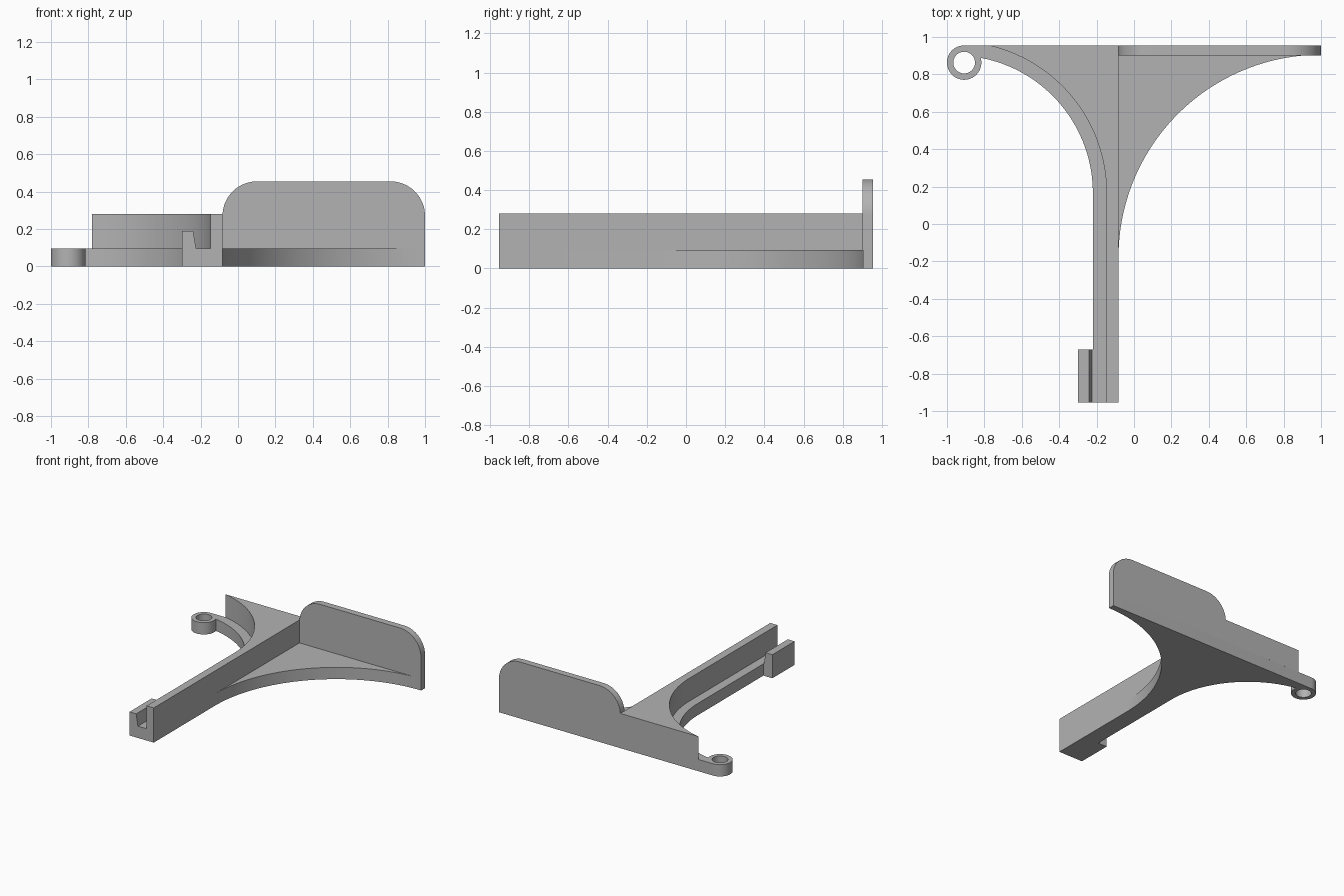
import bpy, bmesh
from math import cos, sin, radians, pi

if "Cube" in bpy.data.objects:
    bpy.data.objects.remove(bpy.data.objects["Cube"])

GREY = (0.45, 0.45, 0.45, 1)
mat = bpy.data.materials.new("plain grey")
mat.use_nodes = True
mat.diffuse_color = GREY
mat.node_tree.nodes["Principled BSDF"].inputs["Base Color"].default_value = GREY


def arc(cx, cy, r, a0, a1, n=32):
    """Points on a circular arc, angles in degrees."""
    angles = [radians(a0 + (a1 - a0) * i / n) for i in range(n + 1)]
    return [(cx + r * cos(a), cy + r * sin(a)) for a in angles]


def prism(name, loops, low, high, upright=False):
    """Extrude closed outlines along z, or along y when upright."""
    curve = bpy.data.curves.new(name, 'CURVE')
    curve.dimensions = '2D'
    curve.fill_mode = 'BOTH'
    curve.extrude = (high - low) / 2
    for pts in loops:
        spline = curve.splines.new('POLY')
        spline.points.add(len(pts) - 1)
        for p, (x, y) in zip(spline.points, pts):
            p.co = (x, y, 0, 1)
        spline.use_cyclic_u = True
    obj = bpy.data.objects.new(name, curve)
    bpy.context.collection.objects.link(obj)
    mid = (low + high) / 2
    obj.location = (0, mid, 0) if upright else (0, 0, mid)
    obj.rotation_euler.x = pi / 2 if upright else 0
    bpy.ops.object.select_all(action='DESELECT')
    obj.select_set(True)
    bpy.context.view_layer.objects.active = obj
    bpy.ops.object.convert(target='MESH')
    obj = bpy.context.object
    obj.name = name
    # Weld caps to sides and face everything outward
    bm = bmesh.new()
    bm.from_mesh(obj.data)
    bmesh.ops.remove_doubles(bm, verts=bm.verts, dist=0.0001)
    bmesh.ops.recalc_face_normals(bm, faces=bm.faces)
    bm.to_mesh(obj.data)
    bm.free()
    obj.data.materials.clear()
    obj.data.materials.append(mat)
    bpy.ops.object.shade_smooth_by_angle(angle=radians(30))
    return obj


FRONT, BACK = -0.955, 0.955
ARM_L, WEB_L, ARM_R = -0.22, -0.147, -0.083
BASE_TOP, WEB_TOP, PANEL_TOP = 0.095, 0.28, 0.455
CX, CY = -0.955, 0.166          # shared centre of the concave side
EYE_X, EYE_Y, EYE_R = -0.908, 0.863, 0.092

# Base plate: mounting eye, both concave sides and the long arm
base = arc(EYE_X, EYE_Y, EYE_R, 90, 375, 40)
base += arc(CX, CY, ARM_L - CX, 79, 0)
base += [(ARM_L, FRONT), (ARM_R, FRONT)]
base += arc(1, -0.178, 1 - ARM_R, 180, 90, 48)
base += [(1, BACK)]
hole = arc(EYE_X, EYE_Y, 0.058, 0, 350, 35)
prism("base_plate", [base, hole], 0, BASE_TOP)

# Raised web along the arm, flaring toward the back
web = [(WEB_L, FRONT), (ARM_R, FRONT), (ARM_R, BACK)]
web += arc(CX, CY, WEB_L - CX, 77.6, 0)
prism("raised_web", [web], BASE_TOP, WEB_TOP)

# Upright back panel with rounded upper corners
R = 0.185
panel = [(ARM_R, BASE_TOP), (1, BASE_TOP)]
panel += arc(1 - R, PANEL_TOP - R, R, 0, 90, 16)
panel += arc(ARM_R + R, PANEL_TOP - R, R, 90, 180, 16)
prism("back_panel", [panel], 0.902, BACK, upright=True)

# Clip lip beside the arm's front end
lip = [(-0.3, 0), (ARM_L, 0), (ARM_L, BASE_TOP), (-0.224, BASE_TOP),
       (-0.24, 0.19), (-0.3, 0.19)]
prism("clip_lip", [lip], FRONT, -0.672, upright=True)
